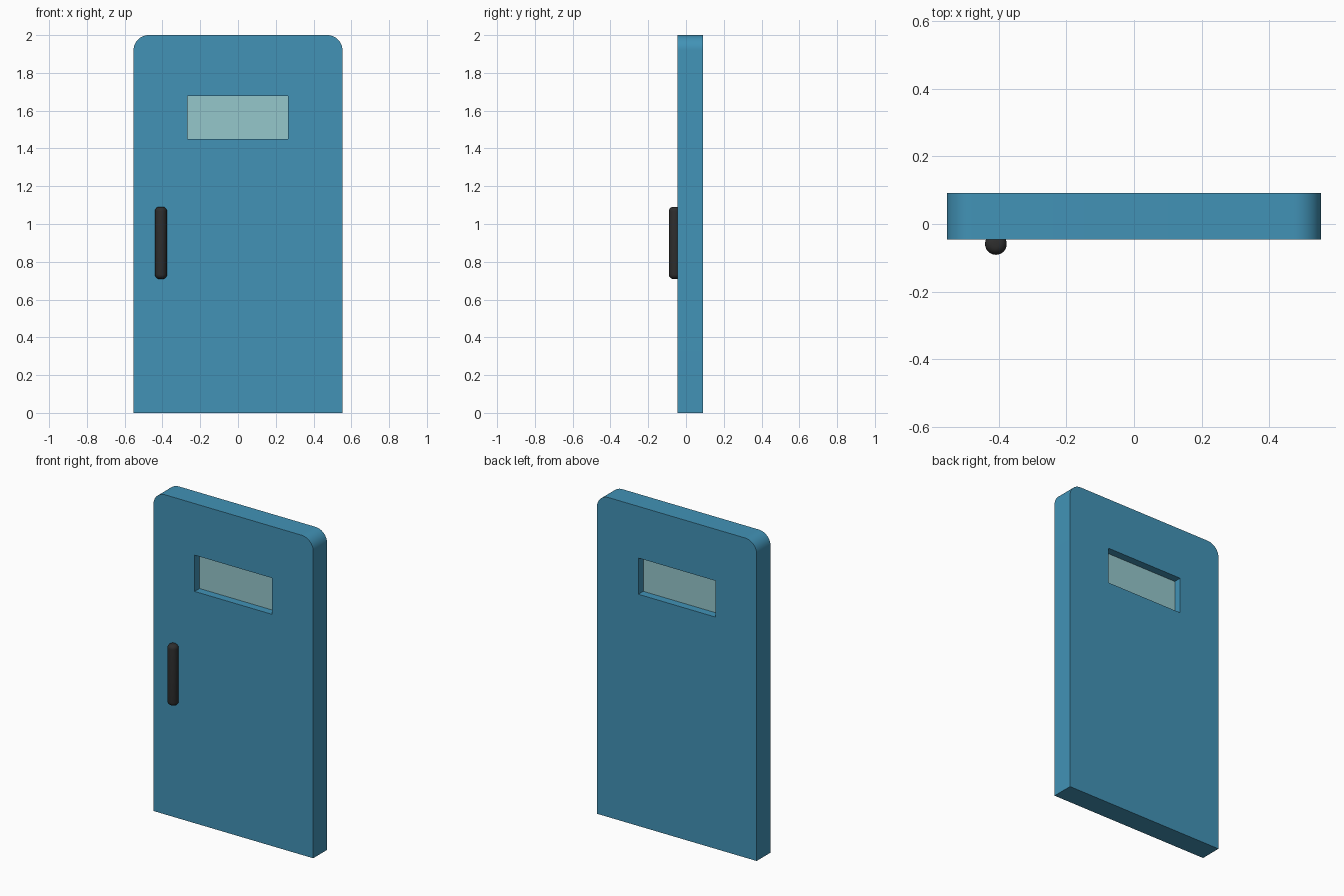
import bpy, bmesh, math

if "Cube" in bpy.data.objects:
    bpy.data.objects.remove(bpy.data.objects["Cube"])

W, H, R = 0.553, 2.0, 0.08          # half width, height, corner radius
Y_FRONT, Y_BACK = -0.046, 0.091
WX0, WX1, WZ0, WZ1 = -0.268, 0.266, 1.45, 1.677


def material(name, rgb):
    m = bpy.data.materials.new(name)
    m.diffuse_color = (*rgb, 1)
    m.use_nodes = True
    m.node_tree.nodes["Principled BSDF"].inputs["Base Color"].default_value = m.diffuse_color
    return m


blue = material("blue paint", (0.054, 0.29, 0.47))
pale = material("pale glass", (0.30, 0.57, 0.60))
black = material("black rubber", (0.027, 0.027, 0.027))


def finish(obj, mat, smooth=True):
    obj.data.materials.append(mat)
    if smooth:
        bpy.ops.object.select_all(action='DESELECT')
        obj.select_set(True)
        bpy.context.view_layer.objects.active = obj
        bpy.ops.object.shade_smooth_by_angle(angle=math.radians(35))


def add_loop(curve, pts):
    s = curve.splines.new('POLY')
    s.points.add(len(pts) - 1)
    for p, (x, z) in zip(s.points, pts):
        p.co = (x, z, 0, 1)
    s.use_cyclic_u = True


# Door panel: rounded-top outline with a window hole, extruded
n = 12
arc = [math.pi / 2 * i / n for i in range(n + 1)]
outline = [(-W, 0), (W, 0)]
outline += [(W - R + R * math.cos(a), H - R + R * math.sin(a)) for a in arc]
outline += [(-W + R - R * math.sin(a), H - R + R * math.cos(a)) for a in arc]
curve = bpy.data.curves.new("door_outline", 'CURVE')
curve.dimensions = '2D'
curve.fill_mode = 'BOTH'
curve.extrude = (Y_BACK - Y_FRONT) / 2
add_loop(curve, outline)
add_loop(curve, [(WX0, WZ0), (WX0, WZ1), (WX1, WZ1), (WX1, WZ0)])
temp = bpy.data.objects.new("door_outline", curve)
bpy.context.collection.objects.link(temp)
temp.rotation_euler = (math.pi / 2, 0, 0)
temp.location.y = (Y_FRONT + Y_BACK) / 2
bpy.context.view_layer.update()
mesh = bpy.data.meshes.new_from_object(temp)
mesh.transform(temp.matrix_world)
bpy.data.objects.remove(temp)
bm = bmesh.new()
bm.from_mesh(mesh)
bmesh.ops.remove_doubles(bm, verts=bm.verts, dist=1e-5)
bmesh.ops.recalc_face_normals(bm, faces=bm.faces)
bm.to_mesh(mesh)
bm.free()
mesh.materials.clear()
door = bpy.data.objects.new("door_panel", mesh)
bpy.context.collection.objects.link(door)
finish(door, blue)

# Window pane, recessed from both faces
bpy.ops.mesh.primitive_cube_add(
    size=1, location=((WX0 + WX1) / 2, (Y_FRONT + Y_BACK) / 2, (WZ0 + WZ1) / 2))
pane = bpy.context.object
pane.name = "window_pane"
pane.scale = (WX1 - WX0, 0.04, WZ1 - WZ0)
finish(pane, pale, smooth=False)

# Handle: upright bar with rounded ends, half sunk in the front face
bpy.ops.mesh.primitive_cylinder_add(
    vertices=32, radius=0.032, depth=0.382, location=(-0.408, -0.059, 0.9))
handle = bpy.context.object
handle.name = "door_handle"
bm = bmesh.new()
bm.from_mesh(handle.data)
rims = [e for e in bm.edges if abs(e.verts[0].co.z - e.verts[1].co.z) < 1e-4]
bmesh.ops.bevel(bm, geom=rims, offset=0.024, segments=6, profile=0.5, affect='EDGES')
bm.to_mesh(handle.data)
bm.free()
finish(handle, black)
